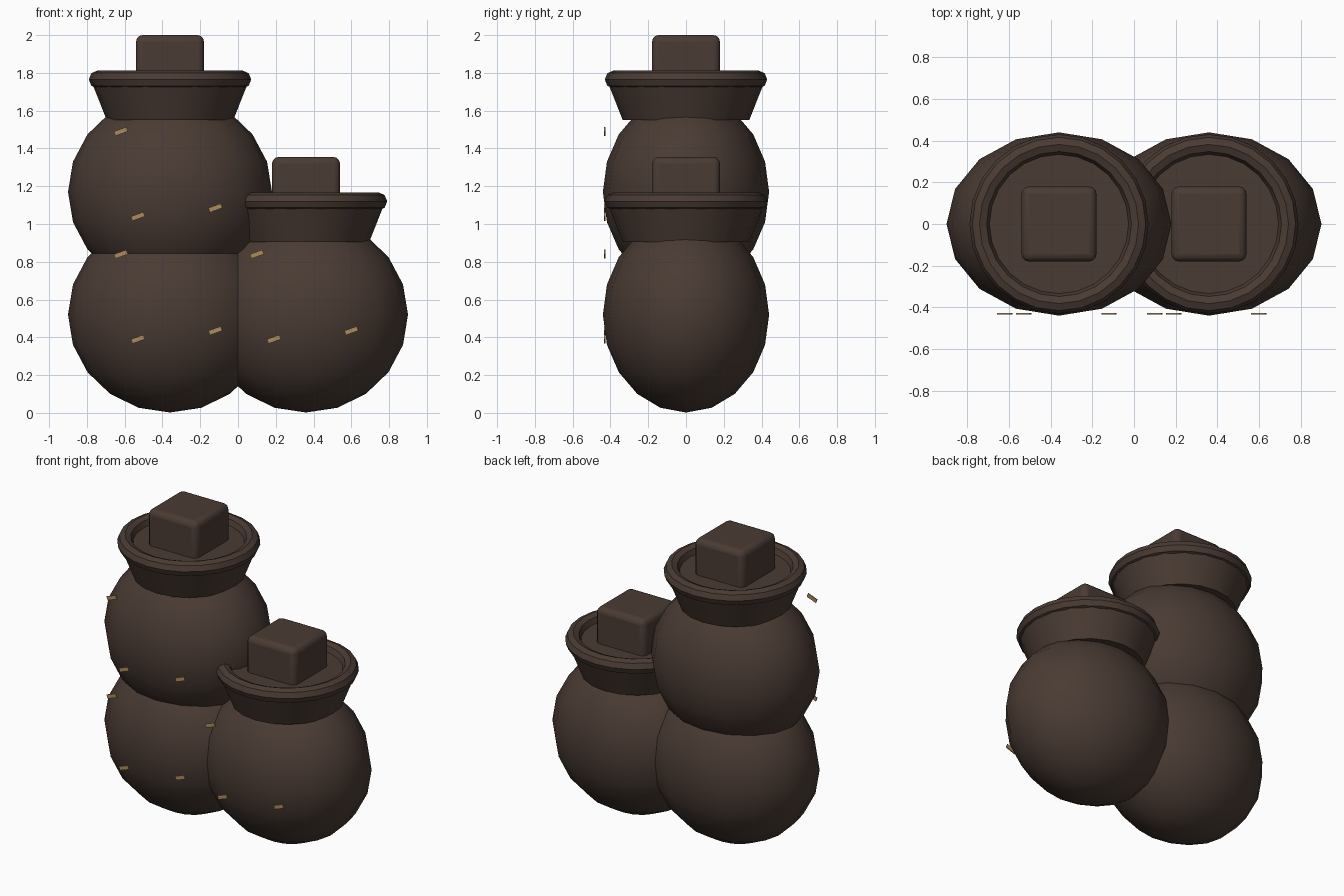
import bpy
from math import radians

if "Cube" in bpy.data.objects:
    bpy.data.objects.remove(bpy.data.objects["Cube"])


def material(name, rgb):
    m = bpy.data.materials.new(name)
    m.diffuse_color = (*rgb, 1)
    m.use_nodes = True
    m.node_tree.nodes["Principled BSDF"].inputs["Base Color"].default_value = m.diffuse_color
    return m


BROWN = material("dark_brown", (0.068, 0.044, 0.034))
STRAW = material("straw_tan", (0.42, 0.26, 0.11))


def finish(name, mat, smooth=True):
    ob = bpy.context.object
    ob.name = name
    ob.data.materials.append(mat)
    bpy.ops.object.transform_apply(location=False, rotation=False, scale=True)
    if smooth:
        bpy.ops.object.shade_smooth_by_angle(angle=radians(40))
    return ob


def pot_body(name, x, z):
    # squashed round body
    bpy.ops.mesh.primitive_uv_sphere_add(segments=16, ring_count=10, radius=1, location=(x, 0, z))
    bpy.context.object.scale = (0.54, 0.44, 0.518)
    finish(name, BROWN)
    # three straw flecks on the front
    for i, (dx, dz) in enumerate([(-0.26, 0.32), (-0.17, -0.13), (0.24, -0.085)]):
        bpy.ops.mesh.primitive_cube_add(size=1, location=(x + dx, -0.431, z + dz),
                                        rotation=(0, radians(-20), 0))
        bpy.context.object.scale = (0.07, 0.007, 0.025)
        finish(f"{name}_straw_{i + 1}", STRAW, smooth=False)


def pot_top(name, x, z):
    # flared neck, z is the height of the body's centre
    bpy.ops.mesh.primitive_cone_add(vertices=20, radius1=0.335, radius2=0.42, depth=0.215,
                                    location=(x, 0, z + 0.4875))
    finish(f"{name}_neck", BROWN)
    # rolled rim
    bpy.ops.mesh.primitive_torus_add(major_segments=24, minor_segments=8, major_radius=0.382,
                                     minor_radius=0.048, location=(x, 0, z + 0.595))
    finish(f"{name}_rim", BROWN)
    # rounded block stopper
    bpy.ops.mesh.primitive_cube_add(size=0.36, location=(x, 0, z + 0.65))
    ob = finish(f"{name}_stopper", BROWN, smooth=False)
    bev = ob.modifiers.new("bevel", "BEVEL")
    bev.width, bev.segments = 0.035, 3
    bpy.ops.object.shade_smooth_by_angle(angle=radians(40))


# tall stack on the left, single pot on the right
pot_body("lower_left_body", -0.36, 0.52)
pot_body("upper_left_body", -0.36, 1.17)
pot_body("right_body", 0.36, 0.52)
pot_top("left", -0.36, 1.17)
pot_top("right", 0.36, 0.525)
